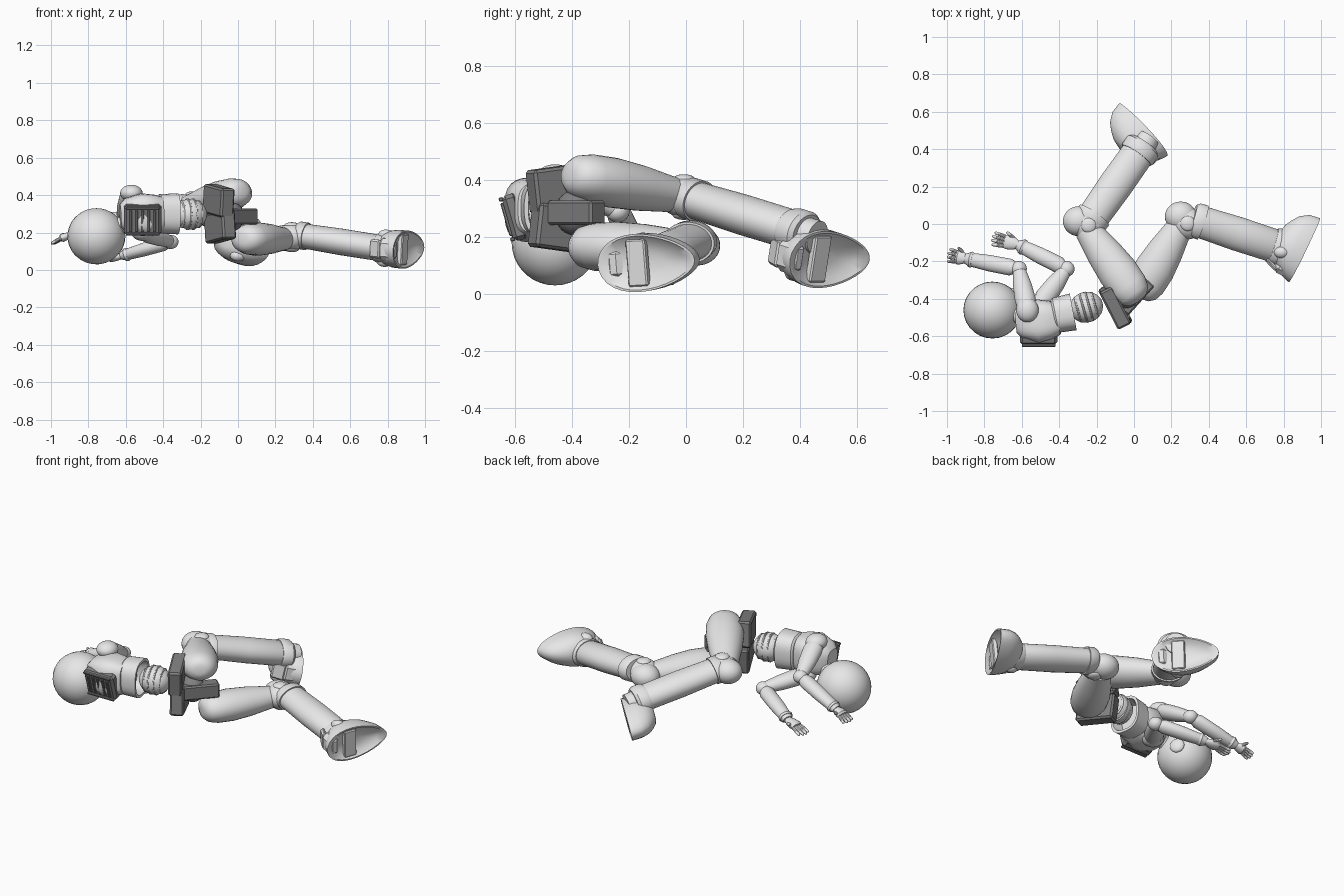
import bpy, bmesh, math
from mathutils import Vector as V, Matrix

cube = bpy.data.objects.get("Cube")
if cube:
    bpy.data.objects.remove(cube, do_unlink=True)


def material(name, v):
    m = bpy.data.materials.new(name)
    m.use_nodes = True
    m.diffuse_color = (v, v, v, 1)
    m.node_tree.nodes["Principled BSDF"].inputs["Base Color"].default_value = (v, v, v, 1)
    return m


LIGHT = material("light grey", 0.8)
DARK = material("dark grey", 0.22)
parts = []


def finish(name, bm, mat):
    bmesh.ops.recalc_face_normals(bm, faces=bm.faces)
    me = bpy.data.meshes.new(name)
    bm.to_mesh(me)
    bm.free()
    ob = bpy.data.objects.new(name, me)
    me.materials.append(mat)
    bpy.context.collection.objects.link(ob)
    parts.append(ob)
    return ob


def loft(name, rings, mat=LIGHT):
    bm = bmesh.new()
    loops = [[bm.verts.new(p) for p in r] for r in rings]
    n = len(loops[0])
    for a, b in zip(loops, loops[1:]):
        for i in range(n):
            bm.faces.new((a[i], a[(i + 1) % n], b[(i + 1) % n], b[i]))
    bm.faces.new(loops[0])
    bm.faces.new(loops[-1])
    return finish(name, bm, mat)


def limb(name, p, q, prof, mat=LIGHT, n=28, power=1.0):
    """Tube from p to q; prof holds (position, horizontal radius, vertical radius)."""
    p, q = V(p), V(q)
    axis = (q - p).normalized()
    side = axis.cross(V((0, 0, 1))).normalized()
    up = side.cross(axis)

    def soft(v):
        return math.copysign(abs(v) ** power, v)
    angles = [math.tau * (i + 0.5) / n for i in range(n)]
    return loft(name, [[p.lerp(q, t) + side * a * soft(math.cos(k)) + up * b * soft(math.sin(k))
                        for k in angles] for t, a, b in prof], mat)


def ball(name, c, r, mat=LIGHT, axis=None):
    """Ellipsoid; its local z follows axis when given."""
    bm = bmesh.new()
    bmesh.ops.create_uvsphere(bm, u_segments=28, v_segments=18, radius=1)
    rot = V(axis).to_track_quat('Z', 'Y').to_matrix().to_4x4() if axis else Matrix()
    bm.transform(Matrix.Translation(c) @ rot @ Matrix.Diagonal((*r, 1)))
    return finish(name, bm, mat)


def box(name, c, size, rot=Matrix(), mat=DARK, bevel=0.008):
    bm = bmesh.new()
    bmesh.ops.create_cube(bm, size=1)
    bm.transform(Matrix.Diagonal((*size, 1)))
    bmesh.ops.bevel(bm, geom=bm.edges[:], offset=bevel, segments=1, affect='EDGES')
    bm.transform(Matrix.Translation(c) @ rot)
    return finish(name, bm, mat)


def turn(deg, axis):
    return Matrix.Rotation(math.radians(deg), 4, axis)


# Head, neck and the round socket under the jaw
ball("head", (-.757, -.46, .18), (.155, .152, .15))
ball("neck_socket", (-.632, -.378, .172), (.042, .042, .02), axis=(.83, .55, -.05))
limb("neck", (-.66, -.48, .22), (-.55, -.50, .28), [(0, .05, .05), (.5, .04, .04), (1, .06, .06)])

# Chest shell, open rib collar and spherical ribbed waist
limb("chest", (-.63, -.53, .29), (-.40, -.51, .3),
     [(0, .055, .06), (.12, .085, .09), (.5, .118, .115), (.8, .105, .105), (1, .08, .09)], power=.65)
limb("rib_collar", (-.43, -.49, .3), (-.325, -.47, .3),
     [(0, .085, .095), (.1, .095, .105), (1, .1, .11), (1, .085, .095), (.4, .07, .08)], power=.75)
ball("waist", (-.255, -.445, .298), (.082, .082, .09), axis=(.94, .3, 0))
for i in range(4):
    c = V((-.255, -.445, .298)) + V((.94, .3, 0)) * (i - 1.5) * .032
    r = .087 - .011 * abs(i - 1.5)
    limb("waist_rib", c - V((.007, .002, 0)), c + V((.007, .002, 0)),
         [(0, r - .006, r - .004), (.3, r, r + .004), (.7, r, r + .004), (1, r - .006, r - .004)])

# Backpack with a recessed, finned vent
tilt = turn(16, 'X')
back = V((-.51, -.6, .27))
box("backpack", back, (.2, .055, .165), tilt, bevel=.014)
for i in range(5):
    box("backpack_fin", back + tilt @ V(((i - 2) * .032, -.03, 0)), (.014, .014, .12), tilt, bevel=.003)
for s in (-1, 1):
    box("backpack_rim", back + tilt @ V((0, -.03, s * .073)), (.18, .016, .014), tilt, bevel=.003)

# Pelvis: angled belt plates, core and crotch guard
yaw = turn(-63, 'Z')
for s in (-1, 1):
    box("belt_plate", V((-.1, -.438, .3)) + V((-.004, -.004, .07)) * s, (.225, .08, .155),
        yaw @ turn(s * 7, 'Y'), bevel=.01)
ball("pelvis_core", (-.04, -.39, .285), (.075, .07, .08), DARK)
box("crotch_guard", (.01, -.385, .285), (.21, .08, .085), turn(48, 'Z'))


def foot(c, toe, normal):
    """Domed shoe with a hollow sole; normal points out of the sole."""
    c, n = V(c), V(normal).normalized()
    t = V(toe)
    t = (t - n * t.dot(n)).normalized()
    w = n.cross(t)
    rings = []
    for h, sl, sw, off in [(-.16, .22, .35, .0), (-.152, .4, .55, .0), (-.132, .6, .76, .0),
                           (-.105, .77, .9, .005), (-.06, .93, .99, .004), (-.015, .99, 1, 0), (0, 1, 1, 0),
                           (0, .94, .93, 0), (-.02, .75, .72, 0), (-.035, .35, .35, 0)]:
        ring = []
        for i in range(32):
            a = math.tau * i / 32
            u, v = math.cos(a), math.sin(a)
            ring.append(c + n * h + t * (.19 * u * sl + off) + w * .1 * v * sw * (1 - .22 * u))
        rings.append(ring)
    loft("shoe", rings)
    rot = Matrix((t, w, n)).transposed().to_4x4()
    box("sole_bridge", c + t * -.04 - n * .016, (.075, .165, .03), rot, LIGHT, .005)
    box("heel_block", c - t * .135 - n * .06, (.075, .12, .1), rot, LIGHT, .025)
    for s in (-1, 1):
        ball("ankle_pod", c - t * .06 + w * s * .07 - n * .11, (.042, .032, .03))
    box("heel_flap", c - t * .145 - n * .125, (.025, .1, .08), rot @ turn(-20, 'Y'), LIGHT, .01)


def leg(hip, knee, shin_top, ankle, cap):
    hip, knee, shin_top, ankle = map(V, (hip, knee, shin_top, ankle))
    limb("thigh", hip, knee, [(-.17, .03, .025), (-.15, .06, .05), (-.08, .088, .072), (.05, .104, .084),
                              (.3, .108, .088), (.6, .096, .08), (.85, .08, .067), (1, .07, .06)])
    limb("shin", shin_top, ankle, [(0, .07, .055), (.03, .086, .066), (.5, .092, .071),
                                   (.95, .09, .07), (1, .08, .06)])
    d = (ankle - shin_top).normalized()
    limb("ankle_cuff", ankle - d * .03, ankle + d * .045,
         [(0, .094, .074), (.2, .1, .08), (.8, .1, .08), (1, .085, .07)])
    limb("ankle", ankle, ankle + d * .09, [(0, .07, .06), (1, .06, .06)])
    ball("knee_joint", knee.lerp(shin_top, .5), (.085, .085, .072))
    ball("knee_cap", cap, (.085, .08, .07))
    limb("knee_cuff", shin_top - d * .02, shin_top + d * .04,
         [(0, .08, .062), (.3, .094, .074), (1, .096, .074), (1, .08, .06)])
    for s in (-1, 1):
        ball("knee_pivot", knee.lerp(shin_top, .5) + V((0, 0, s * .062)), (.04, .04, .018))


# Legs: the raised one folds back, the lower one reaches to the left
leg((-.015, -.355, .41), (-.25, -.03, .345), (-.235, .015, .335), (.03, .39, .22), (-.295, .015, .335))
leg((.055, -.335, .165), (.245, -.015, .165), (.33, .02, .185), (.77, -.123, .115), (.25, .04, .17))
foot((.05, .505, .12), (-.68, .73, 0), (.72, .66, -.22))
foot((.912, -.14, .11), (.44, .9, .05), (.9, -.44, -.08))


def arm(shoulder, elbow, wrist, tip):
    shoulder, elbow, wrist, tip = map(V, (shoulder, elbow, wrist, tip))
    ball("shoulder", shoulder, (.06, .065, .045))
    limb("upper_arm", shoulder, elbow, [(0, .045, .04), (.25, .056, .046), (.6, .05, .042), (.95, .035, .032)])
    ball("elbow", elbow, (.042, .042, .038))
    limb("forearm", elbow, wrist, [(.06, .03, .03), (.16, .045, .038), (.55, .044, .036), (.93, .036, .03),
                                   (1, .028, .022)])
    limb("wrist_cuff", elbow.lerp(wrist, .86), elbow.lerp(wrist, .94), [(0, .038, .032), (.5, .043, .036),
                                                                      (1, .038, .032)])
    palm = wrist.lerp(tip, .5)
    limb("palm", wrist, palm, [(-.1, .018, .015), (.3, .034, .02), (.8, .04, .022), (1, .034, .015)], n=16)
    side = (tip - wrist).cross(V((0, 0, 1))).normalized()
    taper = [(0, .009, .009), (.5, .01, .01), (.9, .008, .008), (1, .004, .004)]
    for i in range(4):
        k = i - 1.5
        limb("finger", palm + side * k * .018 - V((0, 0, .002)),
             tip + side * k * .022 - V((0, 0, .012)) - (tip - wrist) * .06 * abs(k), taper, n=10)
    limb("thumb", wrist.lerp(palm, .4) + side * .03, palm + side * .05 + V((0, 0, .025)), taper, n=10)


# Arms bent forward past the head
arm((-.57, -.46, .41), (-.615, -.24, .29), (-.9, -.185, .185), (-1.0, -.165, .15))
arm((-.51, -.44, .2), (-.36, -.24, .15), (-.62, -.11, .075), (-.765, -.075, .045))

# Smooth shading with crisp edges
for ob in bpy.context.selected_objects:
    ob.select_set(False)
for ob in parts:
    ob.select_set(True)
bpy.context.view_layer.objects.active = parts[0]
bpy.ops.object.shade_smooth_by_angle(angle=math.radians(35))
